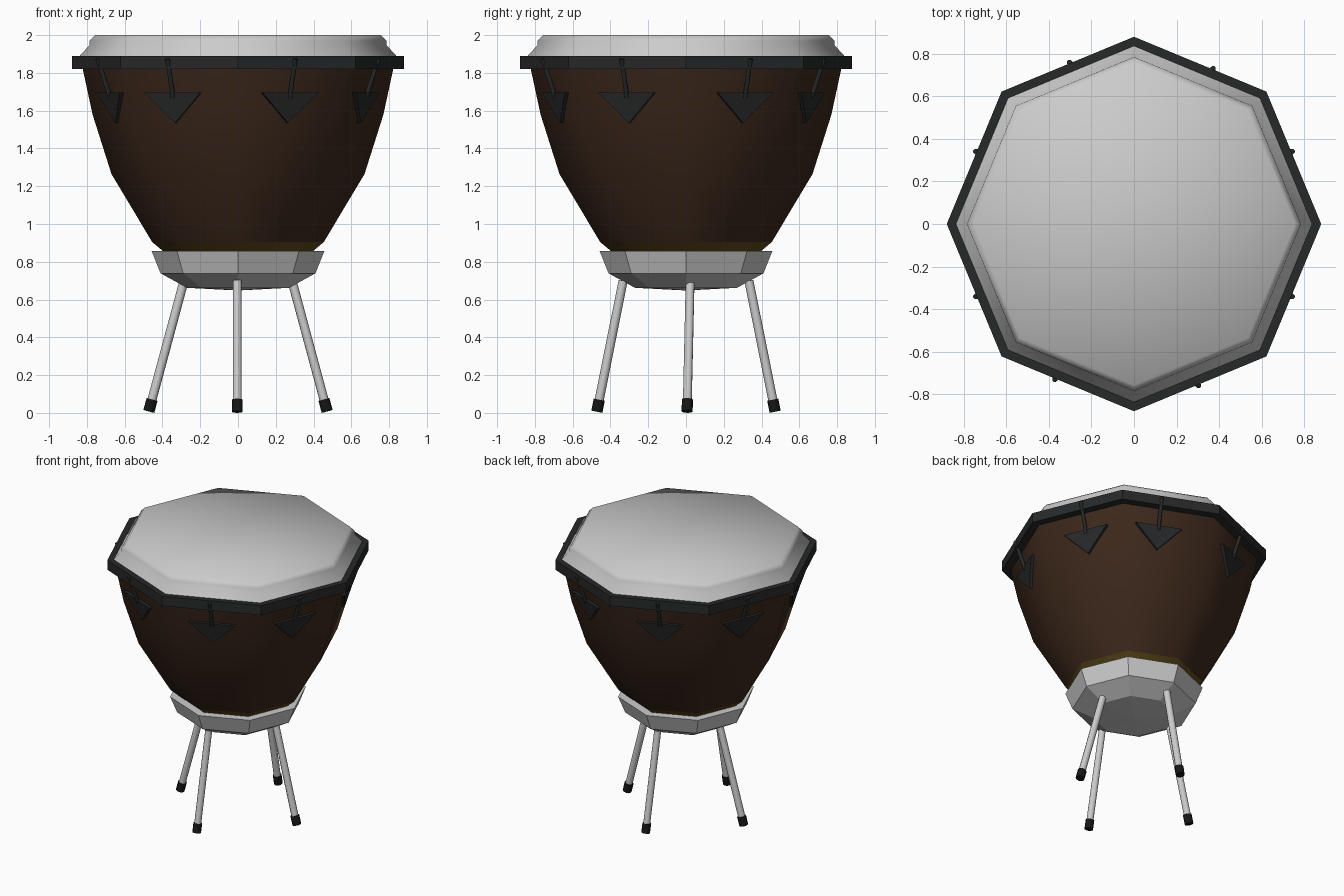
import bpy, bmesh, math
from mathutils import Vector

if "Cube" in bpy.data.objects:
    bpy.data.objects.remove(bpy.data.objects["Cube"])


def material(name, rgb):
    m = bpy.data.materials.new(name)
    m.diffuse_color = (*rgb, 1)
    m.use_nodes = True
    m.node_tree.nodes["Principled BSDF"].inputs["Base Color"].default_value = m.diffuse_color
    return m


BROWN = material("dark_wood", (0.045, 0.021, 0.011))
BLACK = material("black_metal", (0.02, 0.021, 0.022))
GOLD = material("brass", (0.11, 0.07, 0.012))
RUBBER = material("rubber", (0.008, 0.008, 0.008))


def finish(name, bm, mat=None, smooth=None):
    bmesh.ops.recalc_face_normals(bm, faces=bm.faces)
    me = bpy.data.meshes.new(name)
    bm.to_mesh(me)
    bm.free()
    ob = bpy.data.objects.new(name, me)
    bpy.context.collection.objects.link(ob)
    if mat:
        me.materials.append(mat)
    if smooth:
        bpy.ops.object.select_all(action='DESELECT')
        ob.select_set(True)
        bpy.context.view_layer.objects.active = ob
        bpy.ops.object.shade_smooth_by_angle(angle=math.radians(smooth))
    return ob


def lathe(name, profile, mat=None, smooth=None, closed=False, sides=8):
    """Turn an (r, z) profile around z; r = 0 closes to a point."""
    bm = bmesh.new()
    rings = []
    for r, z in profile:
        if r == 0:
            rings.append([bm.verts.new((0, 0, z))] * sides)
        else:
            rings.append([bm.verts.new((r * math.cos(a), r * math.sin(a), z))
                          for a in (i * math.tau / sides for i in range(sides))])
    pairs = list(zip(rings, rings[1:]))
    if closed:
        pairs.append((rings[-1], rings[0]))
    for a, b in pairs:
        for i in range(sides):
            j = (i + 1) % sides
            bm.faces.new(list(dict.fromkeys((a[i], a[j], b[j], b[i]))))
    return finish(name, bm, mat, smooth)


def rod(name, p, q, radius, mat=None, sides=10):
    p, q = Vector(p), Vector(q)
    bm = bmesh.new()
    bmesh.ops.create_cone(bm, cap_ends=True, segments=sides, radius1=radius,
                          radius2=radius, depth=(q - p).length)
    rot = (q - p).to_track_quat('Z', 'Y').to_matrix()
    for v in bm.verts:
        v.co = rot @ v.co + (p + q) / 2
    return finish(name, bm, mat, 50)


# Drum head, hoop, bowl, brass band and stand cup
lathe("drum_head", [(0.84, 1.88), (0.835, 1.895), (0.787, 1.945), (0.785, 1.97),
                    (0.757, 2.0), (0, 2.0)], None, 80)
lathe("hoop", [(0.88, 1.82), (0.88, 1.89), (0.825, 1.89), (0.815, 1.82)], BLACK, closed=True)
lathe("bowl", [(0.83, 1.86), (0.823, 1.826), (0.77, 1.58), (0.67, 1.265), (0.454, 0.904)],
      BROWN, 80)
lathe("brass_band", [(0.454, 0.904), (0.395, 0.855), (0.33, 0.80), (0, 0.80)], GOLD, 80)
lathe("stand_cup", [(0.395, 0.856), (0.457, 0.856), (0.41, 0.739), (0.27, 0.662), (0, 0.648)])

# Tension lugs: a rod through the hoop and a triangular plate on the bowl
lugs = [(22.5, 0.03), (-22.5, -0.03), (157.5, -0.03), (202.5, 0.03),
        (-67.5, -0.011), (-112.5, -0.064), (112.5, -0.011), (67.5, -0.064)]
for k, (deg, shift) in enumerate(lugs):
    a = math.radians(deg)
    n = Vector((math.cos(a), math.sin(a), 0))
    t = Vector((-math.sin(a), math.cos(a), 0))

    def at(out, side, z):
        return n * out + t * (shift + side) + Vector((0, 0, z))

    rod(f"tension_rod_{k + 1}", at(0.818, 0, 1.875), at(0.745, 0, 1.67), 0.013, BLACK, 8)
    bm = bmesh.new()
    outline = [(0.745, -0.16, 1.695), (0.745, 0.16, 1.695), (0.705, 0, 1.535)]
    back = [bm.verts.new(at(o - 0.025, s, z)) for o, s, z in outline]
    front = [bm.verts.new(at(o + 0.012, s, z)) for o, s, z in outline]
    bm.faces.new(back)
    bm.faces.new(front)
    for i in range(3):
        j = (i + 1) % 3
        bm.faces.new((back[i], back[j], front[j], front[i]))
    finish(f"lug_plate_{k + 1}", bm, BLACK)

# Four splayed legs with rubber feet
legs = {"right": ((0.283, 0.022, 0.71), (0.472, 0.006, 0.008)),
        "left": ((-0.283, 0.022, 0.71), (-0.472, 0.006, 0.008)),
        "front": ((-0.004, -0.333, 0.70), (-0.004, -0.472, 0.006)),
        "back": ((-0.004, 0.333, 0.70), (-0.004, 0.472, 0.006))}
for side, (top, bottom) in legs.items():
    top, bottom = Vector(top), Vector(bottom)
    up = (top - bottom).normalized()
    rod(f"{side}_leg", bottom + up * 0.03, top, 0.024)
    rod(f"{side}_foot", bottom, bottom + up * 0.065, 0.03, RUBBER)
